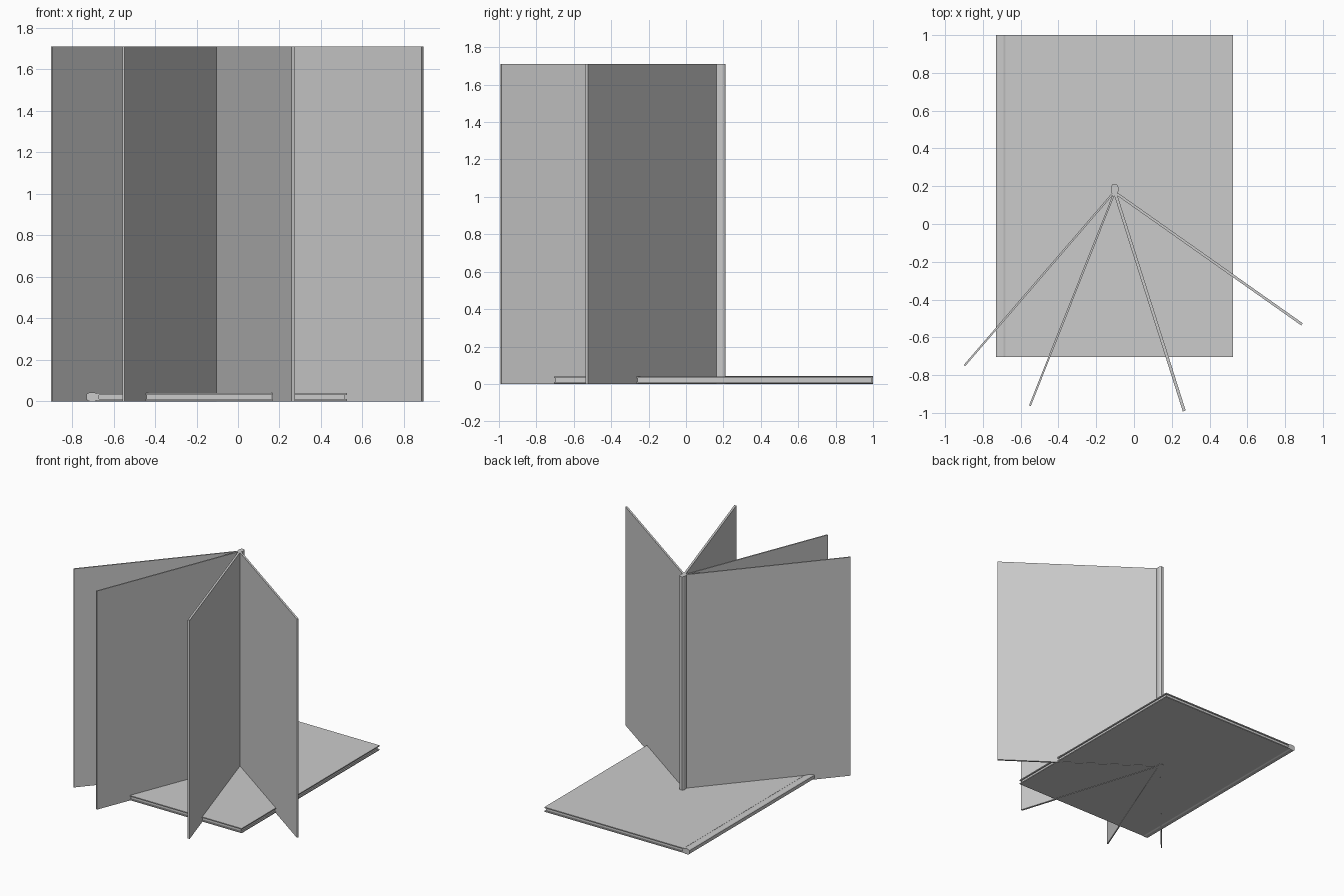
import bpy
import bmesh
from mathutils import Vector

if "Cube" in bpy.data.objects:
    bpy.data.objects.remove(bpy.data.objects["Cube"])


def prism(name, base, sweep):
    """Closed solid: a planar outline swept along a vector."""
    bm = bmesh.new()
    face = bm.faces.new([bm.verts.new(p) for p in base])
    out = bmesh.ops.extrude_face_region(bm, geom=[face])
    verts = [g for g in out["geom"] if isinstance(g, bmesh.types.BMVert)]
    bmesh.ops.translate(bm, verts=verts, vec=Vector(sweep))
    bmesh.ops.recalc_face_normals(bm, faces=bm.faces)
    mesh = bpy.data.meshes.new(name)
    bm.to_mesh(mesh)
    bm.free()
    obj = bpy.data.objects.new(name, mesh)
    bpy.context.collection.objects.link(obj)
    return obj


def box(name, lo, hi):
    (x0, y0, z0), (x1, y1, z1) = lo, hi
    return prism(name, [(x0, y0, z0), (x1, y0, z0), (x1, y1, z0), (x0, y1, z0)],
                 (0, 0, z1 - z0))


# Spine cross-section: (distance from outer edge, half-thickness offset)
half = [(0.0, 0.013), (0.008, 0.019), (0.018, 0.0215), (0.038, 0.0215),
        (0.048, 0.018), (0.06, 0.0145)]
spine = half + [(d, -w) for d, w in reversed(half)]

# Closed book lying flat, spine to the left
box("lower_cover", (-0.68, -0.705, 0.003), (0.525, 1.0, 0.011))
box("upper_cover", (-0.68, -0.705, 0.032), (0.525, 1.0, 0.040))
box("closed_pages", (-0.68, -0.697, 0.011), (0.515, 0.992, 0.032))
prism("closed_spine", [(-0.73 + d, -0.705, 0.0215 + w) for d, w in spine],
      (0, 1.705, 0))

# Open book standing upright, spine to the back
H = 1.71
prism("standing_spine", [(-0.102 + w * 0.9, 0.21 - d * 0.95, 0) for d, w in spine],
      (0, 0, H))

# Fanned covers and page blocks: start, end, thickness
leaves = [
    ("left_cover", (-0.113, 0.160), (-0.898, -0.750), 0.010),
    ("left_pages", (-0.106, 0.158), (-0.551, -0.962), 0.010),
    ("right_pages", (-0.098, 0.158), (0.266, -0.990), 0.016),
    ("right_cover", (-0.088, 0.158), (0.889, -0.531), 0.014),
]
for name, a, b, t in leaves:
    a, b = Vector((*a, 0)), Vector((*b, 0))
    d = (b - a).normalized()
    n = Vector((-d.y, d.x, 0)) * t / 2
    prism(name, [a + n, b + n, b - n, a - n], (0, 0, H))
